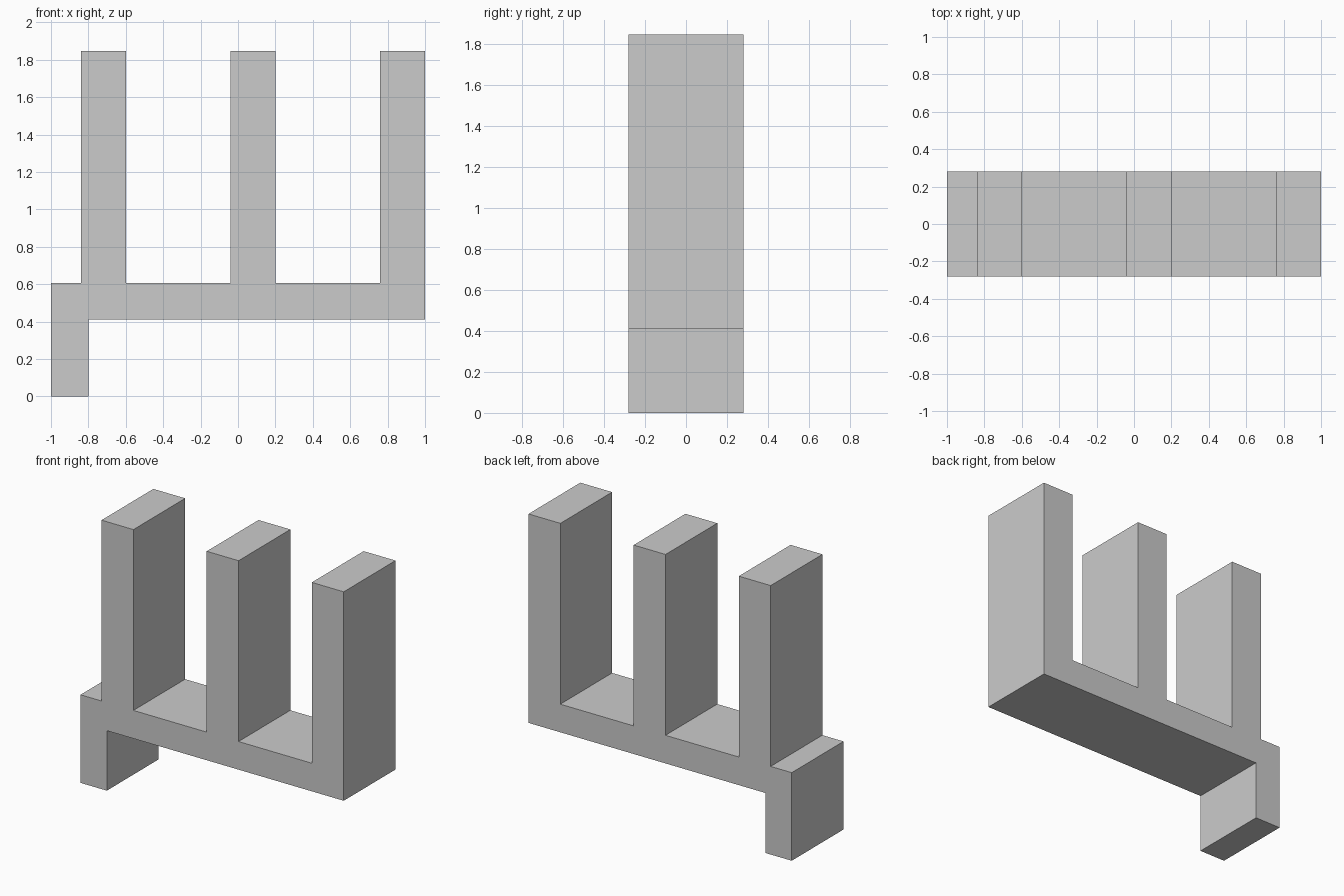
import bpy
import bmesh

if "Cube" in bpy.data.objects:
    bpy.data.objects.remove(bpy.data.objects["Cube"])

DEPTH = 0.562
BAR_BOTTOM, BAR_TOP, PRONG_TOP = 0.412, 0.605, 1.847
LEG_RIGHT = -0.80
PRONG_WIDTH = 0.242
PRONG_LEFTS = (-0.84, -0.041, 0.758)

# Side outline: hanging leg and bar underside, then the prongs from right to left
outline = [(-1, BAR_TOP), (-1, 0), (LEG_RIGHT, 0), (LEG_RIGHT, BAR_BOTTOM), (1, BAR_BOTTOM)]
for left in reversed(PRONG_LEFTS):
    right = left + PRONG_WIDTH
    if right < 0.99:
        outline.append((right, BAR_TOP))
    outline += [(right, PRONG_TOP), (left, PRONG_TOP), (left, BAR_TOP)]

# Extrude the outline through the depth into one solid
bm = bmesh.new()
face = bm.faces.new([bm.verts.new((x, -DEPTH / 2, z)) for x, z in outline])
result = bmesh.ops.extrude_face_region(bm, geom=[face], use_keep_orig=True)
moved = [v for v in result["geom"] if isinstance(v, bmesh.types.BMVert)]
bmesh.ops.translate(bm, verts=moved, vec=(0, DEPTH, 0))
bmesh.ops.recalc_face_normals(bm, faces=bm.faces)

mesh = bpy.data.meshes.new("three_prong_bracket")
bm.to_mesh(mesh)
bm.free()
bracket = bpy.data.objects.new("three_prong_bracket", mesh)
bpy.context.collection.objects.link(bracket)
